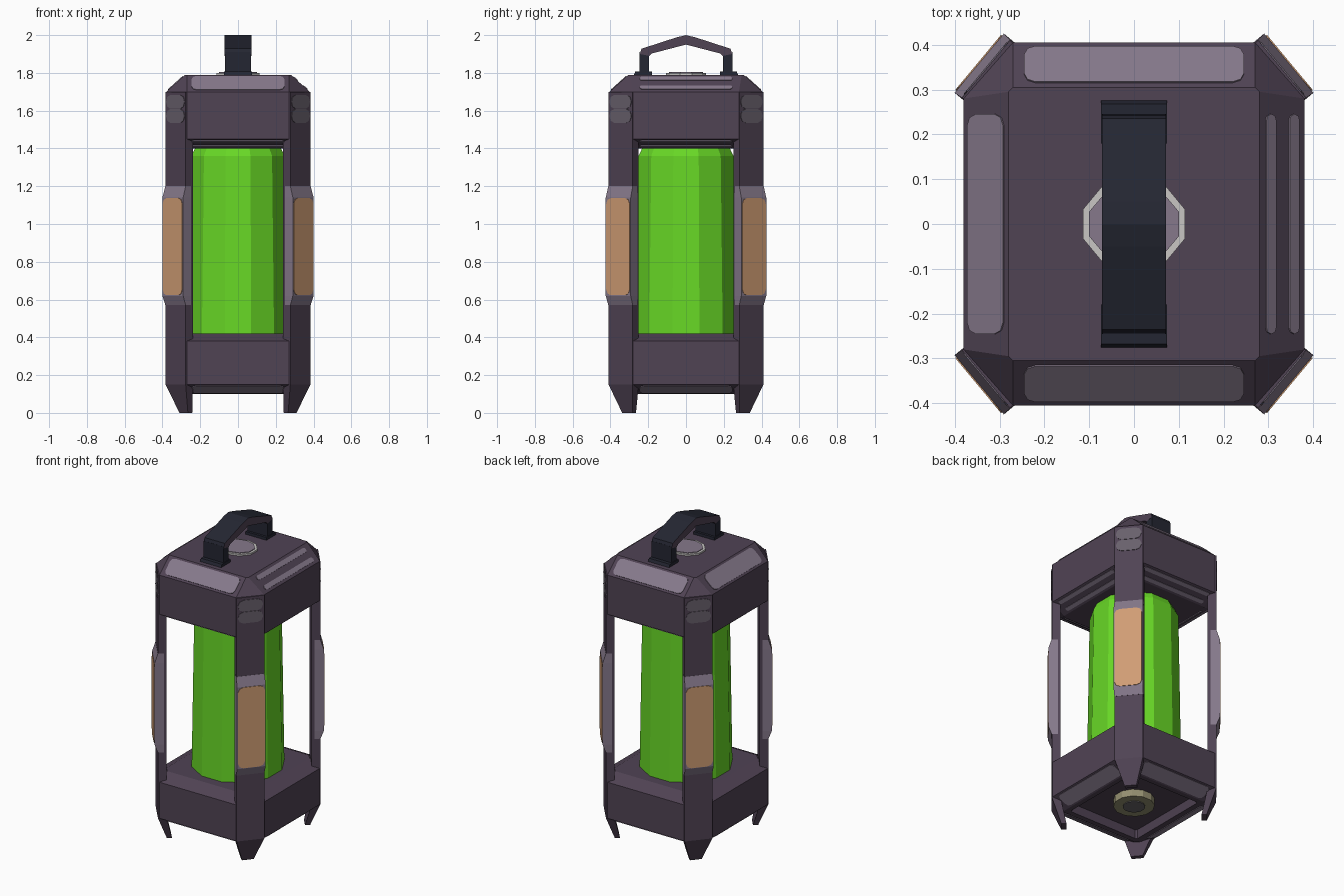
import bpy, bmesh, math
from mathutils import Vector as V

if "Cube" in bpy.data.objects:
    bpy.data.objects.remove(bpy.data.objects["Cube"])


def material(name, r, g, b):
    m = bpy.data.materials.new(name)
    lin = [((c / 255 + 0.055) / 1.055) ** 2.4 for c in (r, g, b)]
    m.diffuse_color = (*lin, 1)
    m.use_nodes = True
    m.node_tree.nodes["Principled BSDF"].inputs["Base Color"].default_value = m.diffuse_color
    return m


BODY = material("dark purple metal", 80, 67, 84)
TRIM = material("worn light metal", 134, 121, 139)
WEAR = material("dull worn metal", 104, 96, 108)
COPPER = material("copper pad", 208, 157, 116)
GREEN = material("green glow", 104, 216, 38)
NAVY = material("navy black", 36, 38, 50)
PALE = material("pale rim", 200, 198, 196)
BEIGE = material("beige knob", 148, 143, 112)
GREY = material("grey knob centre", 104, 102, 104)


def loft(name, rings, mat):
    """Skin a stack of equal-length point rings and cap both ends."""
    bm = bmesh.new()
    vs = [[bm.verts.new(p) for p in ring] for ring in rings]
    n = len(vs[0])
    for a, b in zip(vs, vs[1:]):
        for i in range(n):
            j = (i + 1) % n
            bm.faces.new((a[i], a[j], b[j], b[i]))
    bm.faces.new(vs[0][::-1])
    bm.faces.new(vs[-1])
    bmesh.ops.recalc_face_normals(bm, faces=bm.faces)
    me = bpy.data.meshes.new(name)
    bm.to_mesh(me)
    bm.free()
    me.materials.append(mat)
    ob = bpy.data.objects.new(name, me)
    bpy.context.collection.objects.link(ob)
    return ob


def octagon(d, z):
    """Body outline inset by d; corner cuts shrink as it goes inward."""
    a, b = 0.38 - d, 0.405 - d
    k = max(0.0, 1 - d / 0.1)
    cx, cy = 0.01 + 0.1 * k, 0.01 + 0.115 * k
    return [(a, -b + cy, z), (a, b - cy, z), (a - cx, b, z), (-a + cx, b, z),
            (-a, b - cy, z), (-a, -b + cy, z), (-a + cx, -b, z), (a - cx, -b, z)]


def ellipse(rx, ry, z, n):
    return [(rx * math.cos(2 * math.pi * (i + 0.5) / n),
             ry * math.sin(2 * math.pi * (i + 0.5) / n), z) for i in range(n)]


def plate(name, c, u, v, hu, hv, r, lift, mat):
    """Thin rounded plate centred on c, lying along u and v."""
    w = u.cross(v).normalized()
    pts = []
    for su, sv, a0 in ((1, 1, 0), (-1, 1, 90), (-1, -1, 180), (1, -1, 270)):
        for k in (0, 45, 90):
            a = math.radians(a0 + k)
            pts.append(u * (su * (hu - r) + r * math.cos(a))
                       + v * (sv * (hv - r) + r * math.sin(a)))
    return loft(name, [[c + p - w * lift for p in pts],
                       [c + p + w * lift for p in pts]], mat)


# Base and cap
loft("base", [octagon(0.14, 0.15), octagon(0.13, 0.10), octagon(0.10, 0.10),
              octagon(0, 0.15), octagon(0, 0.38), octagon(0.08, 0.42)], BODY)
loft("cap", [octagon(0.10, 1.40), octagon(0, 1.45),
             octagon(0, 1.70), octagon(0.10, 1.79)], BODY)

# Glowing canister
loft("canister", [ellipse(0.27, 0.275, 0.41, 12), ellipse(0.255, 0.26, 1.36, 12),
                  ellipse(0.235, 0.24, 1.401, 12)], GREEN)

# Light plates on the sloped edges of cap and base
sides = {"right": (1, 0), "left": (-1, 0), "back": (0, 1), "front": (0, -1)}
levels = {"cap_top": (1.70, 1.79), "cap_under": (1.45, 1.40), "base_under": (0.15, 0.10)}
for side, (nx, ny) in sides.items():
    reach = 0.38 if nx else 0.405
    n, u = V((nx, ny, 0)), V((-ny, nx, 0))
    for level, (z0, z1) in levels.items():
        lo = n * reach + V((0, 0, z0))
        hi = n * (reach - 0.10) + V((0, 0, z1))
        v = (hi - lo).normalized()
        mid, slope = (lo + hi) / 2, (hi - lo).length
        if level == "cap_under" or (level == "cap_top" and side == "right"):
            strips = [(-0.26, 0.11), (0.26, 0.11)]
        else:
            strips = [(0, 0.40)]
        for off, half in strips:
            plate(f"{level}_{side}_plate", mid + v * off * slope, u, v, 0.245,
                  half * slope, min(0.025, half * slope * 0.9), 0.004, TRIM)

# Corner posts, pads and wear marks, in a tangent / normal frame per corner
for sx in (1, -1):
    for sy in (1, -1):
        tag = ("right" if sx > 0 else "left") + "_" + ("back" if sy > 0 else "front")
        C = V((sx * 0.330, sy * 0.346, 0))
        T = V((-sx * 0.64, sy * 0.77, 0)).normalized()
        N = V((sx * 0.77, sy * 0.64, 0)).normalized()

        def box(half, back, front, z):
            return [C + T * t + N * m + V((0, 0, z)) for t, m in
                    ((-half, back), (half, back), (half, front), (-half, front))]

        loft("post_" + tag, [box(0.035, -0.085, -0.055, 0), box(0.083, -0.05, 0, 0.15),
                             box(0.083, -0.05, 0, 1.70)], BODY)
        loft("pad_frame_" + tag, [box(0.084, -0.035, 0.001, 0.57), box(0.086, -0.035, 0.02, 0.62),
                                  box(0.086, -0.035, 0.02, 1.14), box(0.084, -0.035, 0.001, 1.20)], TRIM)
        up = V((0, 0, 1))
        plate("pad_" + tag, C + N * 0.02 + up * 0.88, T, up, 0.08, 0.257, 0.03, 0.003, COPPER)
        for z in (1.572, 1.647):
            plate("wear_mark_" + tag, C + up * z, T, up, 0.075, 0.036, 0.033, 0.003, WEAR)

# Disc on the cap
loft("disc_rim", [ellipse(0.12, 0.105, 1.785, 10), ellipse(0.12, 0.105, 1.80, 10)], PALE)
loft("disc_centre", [ellipse(0.105, 0.09, 1.79, 10), ellipse(0.105, 0.09, 1.804, 10)], TRIM)

# Knob under the base
loft("knob", [ellipse(0.12, 0.12, 0.16, 12), ellipse(0.12, 0.12, 0.105, 12)], BEIGE)
loft("knob_centre", [ellipse(0.065, 0.065, 0.12, 12), ellipse(0.065, 0.065, 0.10, 12)], GREY)


# Handle: legs, feet and arched grip
def across(name, profile, half, mat):
    return loft(name, [[(x, y, z) for y, z in profile] for x in (-half, half)], mat)


for s, tag in ((1, "back"), (-1, "front")):
    across("handle_leg_" + tag, [(s * 0.195, 1.785), (s * 0.245, 1.785),
                                 (s * 0.245, 1.91), (s * 0.195, 1.89)], 0.07, NAVY)
    across("handle_foot_" + tag, [(s * 0.18, 1.785), (s * 0.278, 1.785),
                                  (s * 0.268, 1.808), (s * 0.18, 1.808)], 0.074, NAVY)
grip = across("handle_grip", [(-0.245, 1.90), (-0.235, 1.928), (-0.05, 1.988), (0, 2.0),
                              (0.05, 1.988), (0.235, 1.928), (0.245, 1.90), (0.195, 1.89),
                              (0.18, 1.903), (0, 1.95), (-0.18, 1.903), (-0.195, 1.89)], 0.071, NAVY)
grip.data.materials.append(BODY)
for f in grip.data.polygons:
    if abs(f.normal.x) > 0.9 or f.normal.z < -0.5:
        f.material_index = 1
